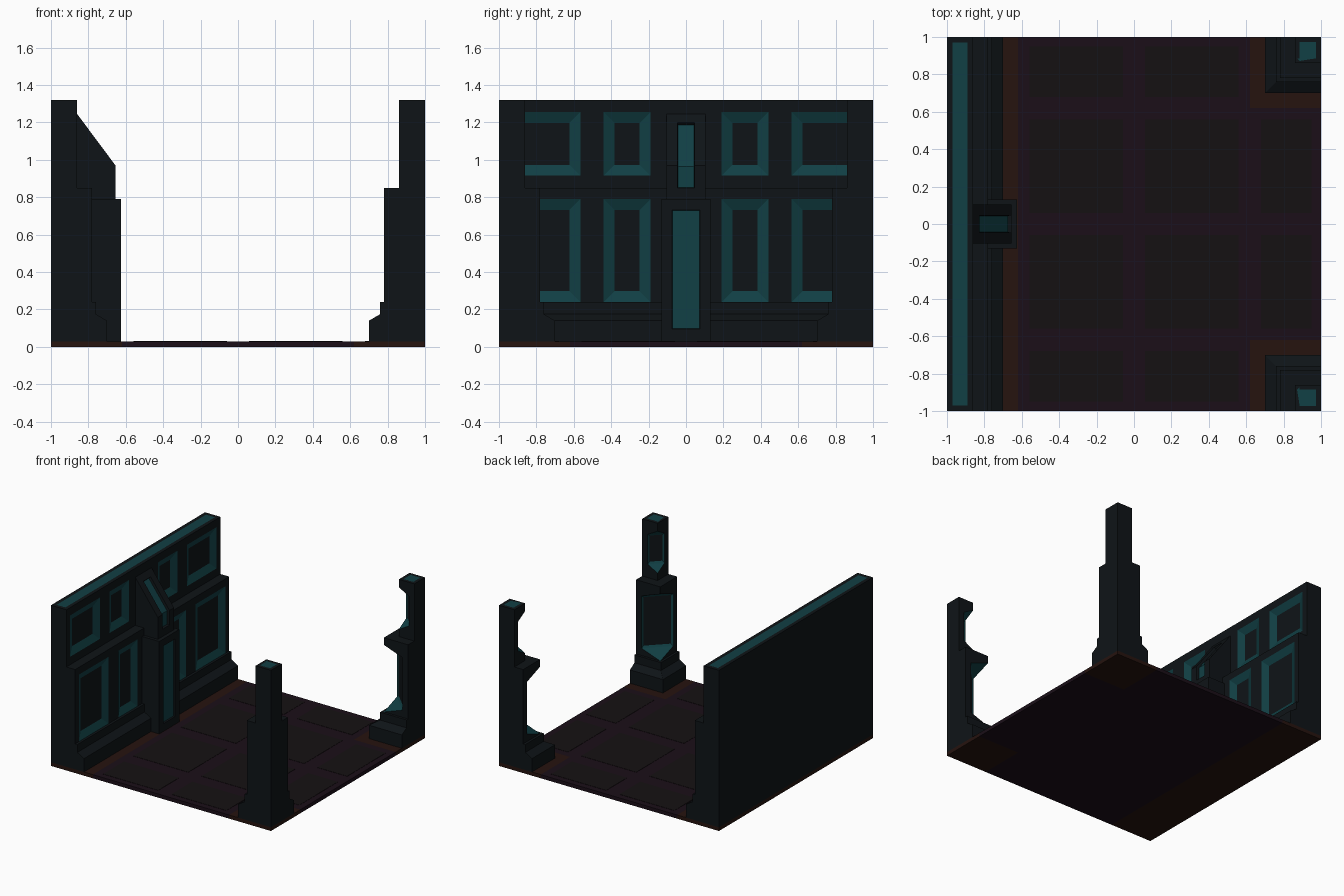
import bpy, bmesh
from mathutils import Vector

if "Cube" in bpy.data.objects:
    bpy.data.objects.remove(bpy.data.objects["Cube"])


def material(name, rgb):
    m = bpy.data.materials.new(name)
    m.diffuse_color = (*rgb, 1)
    m.use_nodes = True
    m.node_tree.nodes["Principled BSDF"].inputs["Base Color"].default_value = m.diffuse_color
    return m


STONE = material("dark_stone", (0.0045, 0.0068, 0.0085))
TEAL = material("teal_trim", (0.0055, 0.05, 0.058))
GROUT = material("purple_floor", (0.0105, 0.0045, 0.009))
SLAB = material("floor_slab", (0.0075, 0.0055, 0.0062))
RUST = material("rust_border", (0.019, 0.0065, 0.0045))


def finish(bm, name, mats):
    me = bpy.data.meshes.new(name)
    bm.to_mesh(me)
    bm.free()
    for m in mats:
        me.materials.append(m)
    ob = bpy.data.objects.new(name, me)
    bpy.context.collection.objects.link(ob)
    return ob


def box(name, x0, x1, y0, y1, z0, z1, mat):
    bm = bmesh.new()
    bmesh.ops.create_cube(bm, size=1)
    for v in bm.verts:
        v.co = Vector(((x0, x1)[v.co.x > 0], (y0, y1)[v.co.y > 0], (z0, z1)[v.co.z > 0]))
    return finish(bm, name, [mat])


def prism(profile, y0, y1):
    """Extrude an (x, z) profile along y."""
    bm = bmesh.new()
    f = bm.faces.new([bm.verts.new((x, y0, z)) for x, z in profile])
    r = bmesh.ops.extrude_face_region(bm, geom=[f])
    verts = [g for g in r["geom"] if isinstance(g, bmesh.types.BMVert)]
    bmesh.ops.translate(bm, verts=verts, vec=(0, y1 - y0, 0))
    bmesh.ops.recalc_face_normals(bm, faces=bm.faces)
    return bm


def slice_at(bm, axis, values):
    n = Vector((0, 0, 0))
    n[axis] = 1
    for v in values:
        geom = bm.verts[:] + bm.edges[:] + bm.faces[:]
        bmesh.ops.bisect_plane(bm, geom=geom, plane_co=n * v, plane_no=n, dist=1e-5)


def panel(bm, y0, y1, z0, z1, width, depth, fill=0):
    """Recess the +x facing faces inside a rectangle, with a teal bevel."""
    def inside(f):
        c = f.calc_center_median()
        return f.normal.x > 0.3 and y0 < c.y < y1 and z0 < c.z < z1
    bm.normal_update()
    faces = [f for f in bm.faces if inside(f)]
    r = bmesh.ops.inset_region(bm, faces=faces, thickness=width, depth=-depth,
                               use_even_offset=True)
    for f in r["faces"]:
        f.material_index = 0 if fill else 1
    for f in faces:
        f.material_index = fill


def top_strip(bm, z, margin):
    bm.normal_update()
    faces = [f for f in bm.faces if f.normal.z > 0.9 and f.calc_center_median().z > z]
    bmesh.ops.inset_region(bm, faces=faces, thickness=margin, use_even_offset=True)
    for f in faces:
        f.material_index = 1


# Floor: base, rust borders under wall and pillars, slabs
T = 0.03
box("floor_base", -0.62, 0.62, -1, 1, 0, T, GROUT)
box("floor_side_strip", 0.62, 1, -0.62, 0.62, 0, T, GROUT)
box("wall_border", -1, -0.62, -1, 1, 0, T, RUST)
for s, n in ((1, "back"), (-1, "front")):
    a, b = sorted((0.62 * s, s))
    box(n + "_pillar_border", 0.62, 1, a, b, 0, T, RUST)
spans = ((-0.95, -0.68), (-0.56, -0.06), (0.06, 0.56), (0.68, 0.95))
for i, (x0, x1) in enumerate(spans[1:]):
    for j, (y0, y1) in enumerate(spans):
        if i == 2 and j in (0, 3):
            continue
        box(f"floor_slab_{i}_{j}", x0, x1, y0, y1, T, T + 0.002, SLAB)

# Wall with two rows of recessed panels
bm = prism([(-1, T), (-0.70, T), (-0.70, 0.14), (-0.76, 0.175), (-0.76, 0.24),
            (-0.78, 0.24), (-0.78, 0.85), (-0.86, 0.85), (-0.86, 1.32), (-1, 1.32)], -1, 1)
top_strip(bm, 1.3, 0.03)
cols = ((-0.95, -0.565), (-0.44, -0.19), (0.19, 0.44), (0.565, 0.95))
rows = ((0.24, 0.79), (0.915, 1.255))
slice_at(bm, 1, [v for c in cols for v in c])
slice_at(bm, 2, [v for r in rows for v in r])
for c in cols:
    for r in rows:
        panel(bm, *c, *r, 0.058, 0.025)
finish(bm, "wall", [STONE, TEAL])

# Buttress in the middle of the wall
bm = prism([(-0.80, T), (-0.625, T), (-0.625, 0.79), (-0.80, 0.79)], -0.13, 0.13)
slice_at(bm, 1, (-0.074, 0.074))
slice_at(bm, 2, (0.095, 0.732))
panel(bm, -0.074, 0.074, 0.095, 0.732, 0.003, 0.012, 1)
finish(bm, "buttress_lower", [STONE, TEAL])

bm = prism([(-0.88, 0.79), (-0.655, 0.79), (-0.655, 0.97), (-0.86, 1.245), (-0.88, 1.245)],
           -0.105, 0.105)
slice_at(bm, 1, (-0.046, 0.046))
slice_at(bm, 2, (0.85, 1.20))
panel(bm, -0.046, 0.046, 0.85, 1.20, 0.003, 0.02, 1)
finish(bm, "buttress_upper", [STONE, TEAL])


# Corner pillars: stacked sections of (half width, corner chamfer, height)
E = 0.001
SECTIONS = [(0.30, E, T), (0.30, E, 0.14), (0.24, E, 0.175), (0.24, E, 0.24), (0.22, E, 0.24),
            (0.22, 0.17, 0.30), (0.22, 0.17, 0.73), (0.22, E, 0.79), (0.22, E, 0.85),
            (0.14, E, 0.85), (0.14, E, 0.91), (0.14, 0.09, 0.96), (0.14, 0.09, 1.205),
            (0.14, E, 1.255), (0.14, E, 1.32)]


def pillar(name, sy):
    bm = bmesh.new()
    rings = []
    for h, c, z in SECTIONS:
        pts = ((0, 0), (h, 0), (h, h - c), (h - c, h), (0, h))
        rings.append([bm.verts.new((1 - x, sy * (1 - y), z)) for x, y in pts])
    bm.faces.new(rings[0])
    bm.faces.new(rings[-1])
    insets = []
    for k in range(len(rings) - 1):
        lo, hi = rings[k], rings[k + 1]
        for i in range(5):
            j = (i + 1) % 5
            f = bm.faces.new((lo[i], lo[j], hi[j], hi[i]))
            if i == 2:
                c0, c1 = SECTIONS[k][1], SECTIONS[k + 1][1]
                if c0 != c1:
                    f.material_index = 1
                elif c0 > E:
                    insets.append(f)
    bmesh.ops.recalc_face_normals(bm, faces=bm.faces)
    # teal frame on the chamfered faces
    for f in insets:
        r = bmesh.ops.inset_region(bm, faces=[f], thickness=0.022, depth=-0.01)
        for g in r["faces"]:
            g.material_index = 1
    top_strip(bm, 1.3, 0.026)
    finish(bm, name, [STONE, TEAL])


pillar("back_pillar", 1)
pillar("front_pillar", -1)
